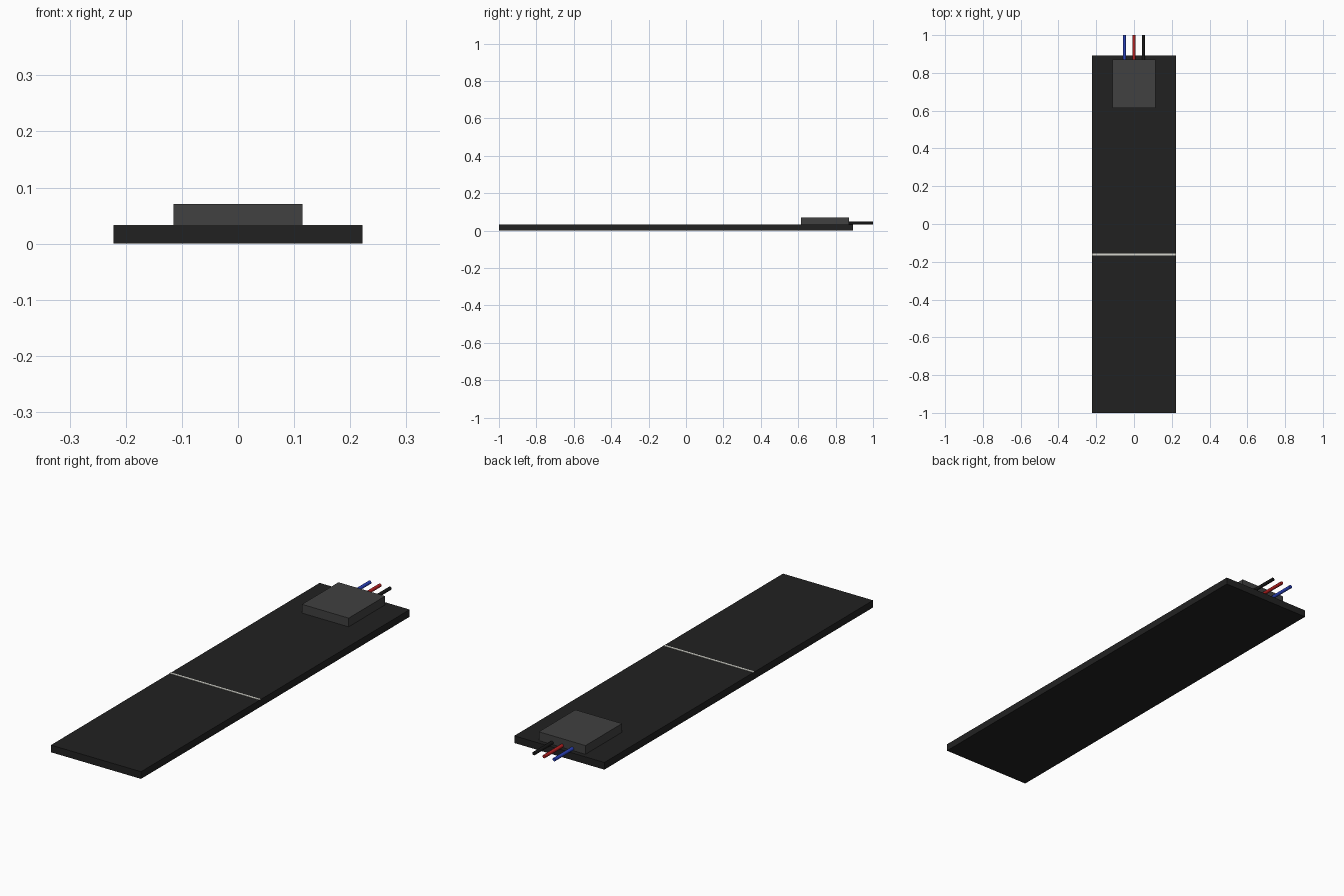
import bpy
import math

cube = bpy.data.objects.get("Cube")
if cube:
    bpy.data.objects.remove(cube, do_unlink=True)


def material(name, rgb):
    m = bpy.data.materials.new(name)
    m.use_nodes = True
    m.diffuse_color = (*rgb, 1)
    bsdf = m.node_tree.nodes["Principled BSDF"]
    bsdf.inputs["Base Color"].default_value = (*rgb, 1)
    bsdf.inputs["Roughness"].default_value = 0.6
    return m


def box(name, low, high, mat):
    """Box spanning two opposite corners."""
    bpy.ops.mesh.primitive_cube_add(
        size=1, location=[(a + b) / 2 for a, b in zip(low, high)])
    ob = bpy.context.object
    ob.name = name
    ob.scale = [b - a for a, b in zip(low, high)]
    bpy.ops.object.transform_apply(location=False, rotation=False, scale=True)
    ob.data.materials.append(mat)
    return ob


def wire(name, x, mat, y0=0.86, y1=1.0, z=0.04, radius=0.0075):
    """Round wire running along y."""
    bpy.ops.mesh.primitive_cylinder_add(
        vertices=16, radius=radius, depth=y1 - y0,
        location=(x, (y0 + y1) / 2, z), rotation=(math.pi / 2, 0, 0))
    ob = bpy.context.object
    ob.name = name
    ob.data.materials.append(mat)
    bpy.ops.object.shade_smooth_by_angle(angle=math.radians(40))
    return ob


board_black = material("board black", (0.0155, 0.0155, 0.0155))
housing_grey = material("housing grey", (0.052, 0.052, 0.052))
line_white = material("line white", (0.68, 0.68, 0.62))
wire_blue = material("wire blue", (0.024, 0.055, 0.50))
wire_red = material("wire red", (0.47, 0.015, 0.015))
wire_black = material("wire black", (0.009, 0.009, 0.009))

# Long flat board with a thin marker line across its top
box("board", (-0.222, -1.0, 0), (0.222, 0.892, 0.032), board_black)
box("marker_line", (-0.222, -0.166, 0.0315), (0.222, -0.156, 0.0335), line_white)

# Connector housing near the back edge
box("connector_housing", (-0.115, 0.615, 0.032), (0.115, 0.872, 0.071), housing_grey)

# Three wires leaving the back of the housing
for name, x, mat in (("blue_wire", -0.05, wire_blue),
                     ("red_wire", 0.0, wire_red),
                     ("black_wire", 0.05, wire_black)):
    wire(name, x, mat)
